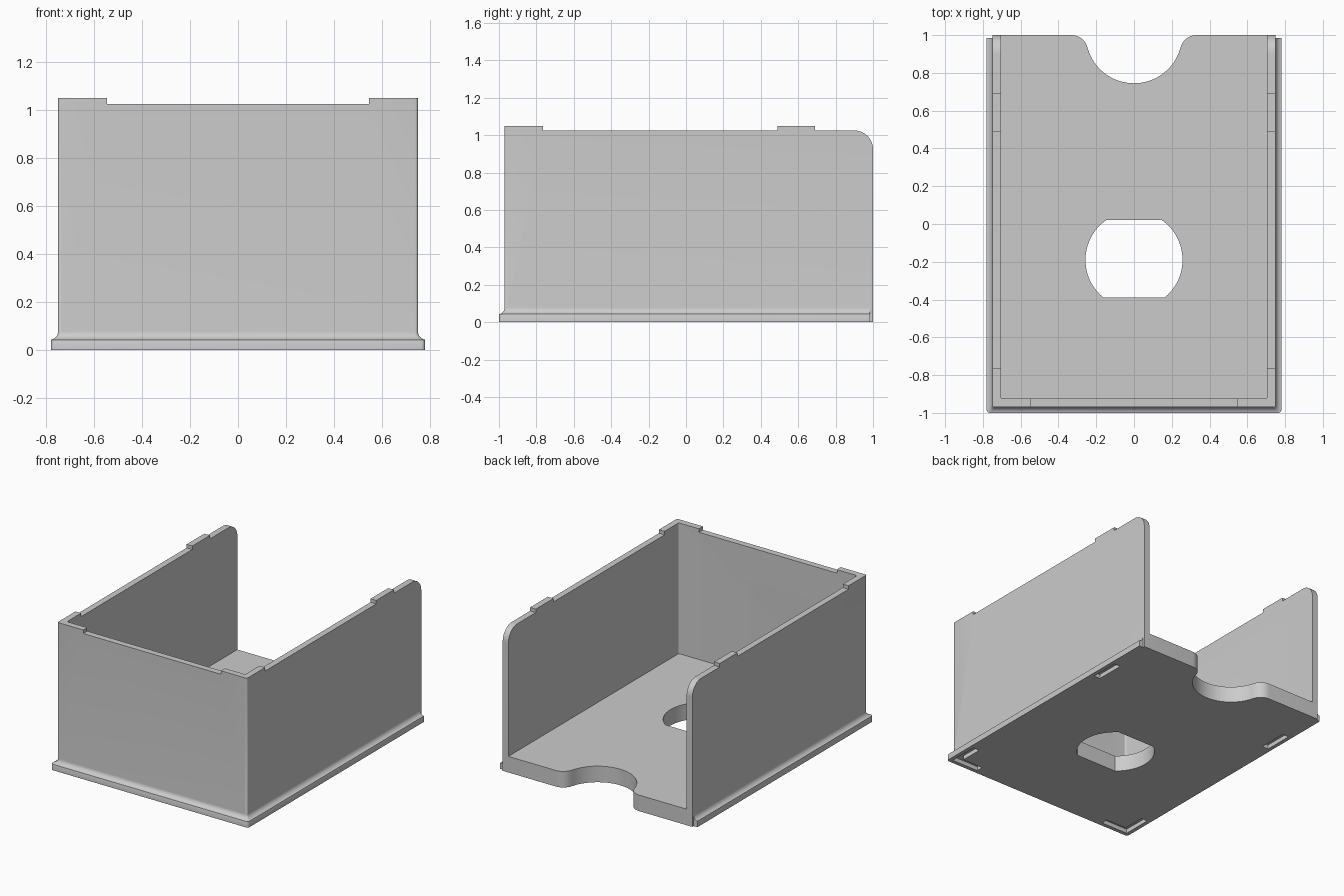
import bpy, bmesh, math
from mathutils import Vector

if "Cube" in bpy.data.objects:
    bpy.data.objects.remove(bpy.data.objects["Cube"])

grey = bpy.data.materials.new("light_grey")
grey.diffuse_color = (0.6, 0.6, 0.6, 1)
grey.use_nodes = True
grey.node_tree.nodes["Principled BSDF"].inputs["Base Color"].default_value = grey.diffuse_color


def finish(name, bm):
    bmesh.ops.recalc_face_normals(bm, faces=bm.faces)
    me = bpy.data.meshes.new(name)
    bm.to_mesh(me)
    bm.free()
    me.materials.append(grey)
    ob = bpy.data.objects.new(name, me)
    bpy.context.collection.objects.link(ob)
    return ob


def loft(name, rings):
    """Solid through a stack of matching closed rings."""
    bm = bmesh.new()
    vs = [[bm.verts.new(p) for p in r] for r in rings]
    n = len(vs[0])
    for a, b in zip(vs, vs[1:]):
        for i in range(n):
            j = (i + 1) % n
            bm.faces.new((a[i], a[j], b[j], b[i]))
    bm.faces.new(vs[0][::-1])
    bm.faces.new(vs[-1])
    return finish(name, bm)


def prism(name, pts, a, b, axis="z"):
    """Extrude a 2D outline along z (xy points) or along x (yz points)."""
    put = (lambda p, h: (p[0], p[1], h)) if axis == "z" else (lambda p, h: (h, p[0], p[1]))
    return loft(name, [[put(p, h) for p in pts] for h in (a, b)])


def arc(cx, cy, r, a0, a1, n):
    return [(cx + r * math.cos(math.radians(a0 + (a1 - a0) * i / n)),
             cy + r * math.sin(math.radians(a0 + (a1 - a0) * i / n))) for i in range(n + 1)]


def plan(hx, front, back, r):
    """Rectangle with rounded front corners."""
    return ([(hx, back), (-hx, back)] + arc(-hx + r, front + r, r, 180, 270, 5)
            + arc(hx - r, front + r, r, 270, 360, 5))


def box(x0, x1, y0, y1, z0, z1):
    return prism("cutter", [(x0, y0), (x1, y0), (x1, y1), (x0, y1)], z0, z1)


def combine(ob, other, op):
    m = ob.modifiers.new("bool", "BOOLEAN")
    m.operation, m.object, m.solver = op, other, "EXACT"
    bpy.context.view_layer.objects.active = ob
    bpy.ops.object.modifier_apply(modifier=m.name)
    bpy.data.objects.remove(other)


TOP, TAB, FLOOR = 1.025, 1.05, 0.115

# Outer block of the tray
tray = prism("card_tray", plan(0.75, -0.97, 1.0, 0.012), 0, TAB)

# Base skirt with a concave sweep up into the walls
steps = [(0.03, 0.0), (0.03, 0.042)]
steps += [(x, z) for x, z in arc(0.036, 0.078, 0.036, 260, 180, 8)]
steps = [(max(o, -0.004), z) for o, z in steps] + [(-0.004, 0.085)]
rings = [[(x, y, z) for x, y in plan(0.75 + o, -0.97 - o, 0.985, 0.016)] for o, z in steps]
combine(tray, loft("skirt", rings), "UNION")

# Open interior
combine(tray, prism("cutter", plan(0.705, -0.925, 1.2, 0.012), FLOOR, 1.3), "DIFFERENCE")

# Lowered rims between the tabs, and rounded rear top corners
combine(tray, box(-0.545, 0.545, -1.1, -0.8, TOP, 1.3), "DIFFERENCE")
combine(tray, box(-1, 1, -0.765, 0.49, TOP, 1.3), "DIFFERENCE")
rear = [(0.69, 1.3), (0.69, TOP)] + arc(0.9, TOP - 0.1, 0.1, 90, 0, 12) + [(1.2, 0.925), (1.2, 1.3)]
combine(tray, prism("cutter", rear, -1, 1, "x"), "DIFFERENCE")

# Rear thumb notch with rounded shoulders
fr = 0.086
t = math.degrees(math.atan2(fr, 0.33))
right = arc(0.33, 1 - fr, fr, 90, 180 - t, 8)
bowl = arc(0, 1, 0.255, -t, -180 + t, 32)[1:-1]
left = [(-x, y) for x, y in reversed(right)]
combine(tray, prism("cutter", [(0.33, 1.2)] + right + bowl + left + [(-0.33, 1.2)], -0.1, 0.3),
        "DIFFERENCE")

# Round floor hole with flat front and back
a, b = math.degrees(math.asin(0.21 / 0.257)), math.degrees(math.asin(0.2 / 0.257))
hole = arc(0, -0.19, 0.257, -b, a, 20) + arc(0, -0.19, 0.257, 180 - a, 180 + b, 20)
combine(tray, prism("cutter", hole, -0.1, 0.3), "DIFFERENCE")

# Stacking slots under the base, matching the tabs
for s in (-1, 1):
    x0, x1 = sorted((s * 0.703, s * 0.752))
    combine(tray, box(x0, x1, 0.485, 0.695, -0.1, 0.03), "DIFFERENCE")
    ell = [(0.752, -0.972), (0.752, -0.76), (0.703, -0.76), (0.703, -0.923),
           (0.54, -0.923), (0.54, -0.972)]
    combine(tray, prism("cutter", [(s * x, y) for x, y in ell], -0.1, 0.03), "DIFFERENCE")

bpy.ops.object.select_all(action="DESELECT")
tray.select_set(True)
bpy.context.view_layer.objects.active = tray
bpy.ops.object.shade_smooth_by_angle(angle=math.radians(30))
